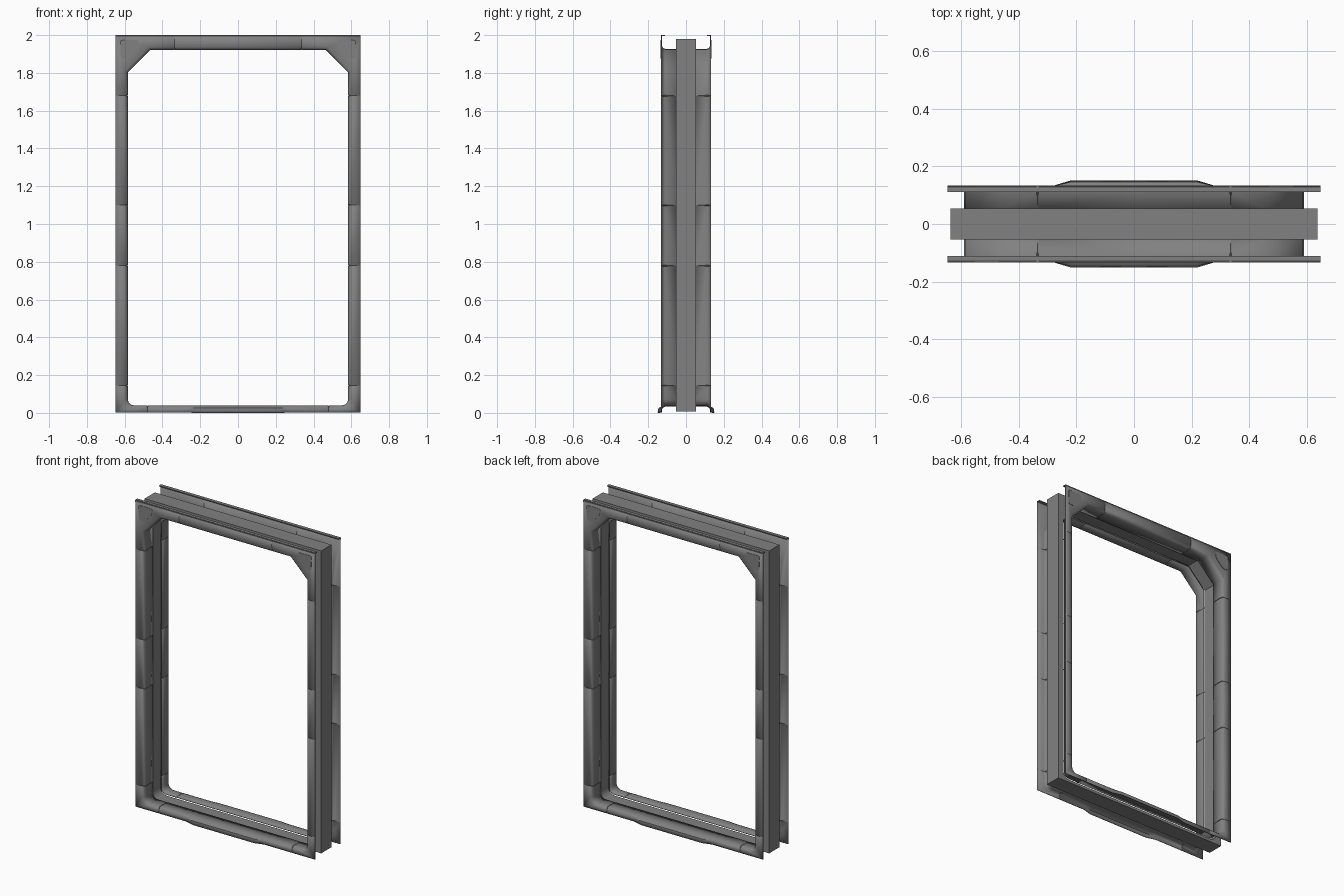
import bpy, bmesh
from math import sin, cos, pi, sqrt

if "Cube" in bpy.data.objects:
    bpy.data.objects.remove(bpy.data.objects["Cube"], do_unlink=True)

steel = bpy.data.materials.new("grey_steel")
steel.use_nodes = True
GREY = (0.22, 0.22, 0.22, 1)
steel.diffuse_color = GREY
steel.node_tree.nodes["Principled BSDF"].inputs["Base Color"].default_value = GREY

# Opening: half width, bottom, top, corner radius, chamfer line (x + z)
HALF, LOW, HIGH, RADIUS, CHAMFER = 0.585, 0.038, 1.922, 0.035, 2.388
SEAM = 0.003


def seam(kind, at, step):
    """Three stations whose middle one sinks to form a panel joint."""
    return [(kind, at - step, 0), (kind, at, SEAM), (kind, at + step, 0)]


def stations():
    """Half of the opening, from the bottom centre round to the top centre."""
    path = [("bottom", x, 0) for x in (0, 0.22, 0.28)]
    path += seam("bottom", 0.48, SEAM)
    path += [("arc", -pi / 2 + k * pi / 12, 0) for k in range(7)]
    for z in (0.145, 0.78, 1.10, 1.68):
        path += seam("side", z, SEAM)
    path += [("chamfer_low", 0, 0), ("chamfer_high", 0, 0)]
    path += seam("top", 0.335, -SEAM)
    return path + [("top", 0, 0)]


def inner_point(kind, at, d):
    """Point on the opening outline, pushed outward by d."""
    x, high, slope = HALF + d, HIGH + d, CHAMFER + d * sqrt(2)
    if kind == "arc":
        r = RADIUS + d
        return HALF - RADIUS + r * cos(at), LOW + RADIUS + r * sin(at)
    return {"bottom": (at, LOW - d), "side": (x, at),
            "chamfer_low": (x, slope - x),
            "chamfer_high": (slope - high, high), "top": (at, high)}[kind]


def outer_point(kind, at, width, low, high):
    """Matching point on the outer rectangle."""
    return {"bottom": (at, low), "arc": (width, low), "side": (width, at),
            "chamfer_low": (width, high), "chamfer_high": (width, high),
            "top": (at, high)}[kind]


def finish(name, bm, mirror=(True, True), thickness=0, smooth=False):
    mesh = bpy.data.meshes.new(name)
    bm.to_mesh(mesh)
    bm.free()
    mesh.materials.append(steel)
    ob = bpy.data.objects.new(name, mesh)
    bpy.context.collection.objects.link(ob)
    mod = ob.modifiers.new("mirror", "MIRROR")
    mod.use_axis = (mirror[0], mirror[1], False)
    mod.merge_threshold = 0.0005
    if thickness:
        shell = ob.modifiers.new("sheet", "SOLIDIFY")
        shell.thickness, shell.offset = thickness, 0
    if smooth:
        bpy.ops.object.select_all(action="DESELECT")
        ob.select_set(True)
        bpy.context.view_layer.objects.active = ob
        bpy.ops.object.shade_smooth_by_angle(angle=0.72)
    return ob


def ring(name, rows, **options):
    """Skin the rows of points, one row per station, into a quarter frame."""
    bm = bmesh.new()
    grid = [[bm.verts.new(p) for p in row] for row in rows]
    for a, b in zip(grid, grid[1:]):
        for j in range(len(a) - 1):
            bm.faces.new((a[j], a[j + 1], b[j + 1], b[j]))
    bmesh.ops.remove_doubles(bm, verts=bm.verts, dist=0.0001)
    return finish(name, bm, **options)


# Central beam running right round the frame
core = []
for kind, at, _ in stations():
    x, z = inner_point(kind, at, 0.012)
    ox, oz = outer_point(kind, at, 0.637, 0.008, 1.98)
    core.append([(x, 0, z), (x, -0.053, z), (ox, -0.053, oz), (ox, 0, oz)])
ring("core_beam", core)

# Pressed sheet lining and flange, with a bulged sill in the middle
PROFILE = [(0, 0.045, 0), (0, 0.112, 0), (0.005, 0.123, 0.006),
           (0.014, 0.130, 0.014)]
trim = []
for kind, at, sink in stations():
    bulge = 1 if kind == "bottom" and at <= 0.23 else 0
    row = []
    for d, y, grow in PROFILE:
        x, z = inner_point(kind, at, d + sink)
        row.append((x, -(y + grow * bulge - sink / 2), z))
    x, z = outer_point(kind, at, 0.648, 0.001, 2.0)
    row.append((x, -(0.131 + 0.018 * bulge - sink / 2), z))
    trim.append(row)
ring("flange_trim", trim, thickness=0.004, smooth=True)

# Lip folded back along the top edge of each flange
bm = bmesh.new()
bmesh.ops.create_cube(bm, size=1)
for v in bm.verts:
    v.co = (v.co.x * 1.296, -0.122 + v.co.y * 0.022, 1.997 + v.co.z * 0.006)
finish("top_lip", bm, mirror=(False, True))

# Rounded gusset plates in the upper corners
bm = bmesh.new()
outline = [(0.624, 1.973), (0.524, 1.973), (0.53, 1.93),
           (0.582, 1.875), (0.62, 1.875)]
face = bm.faces.new([bm.verts.new((x, -0.131, z)) for x, z in outline])
bmesh.ops.bevel(bm, geom=bm.verts[:], offset=0.012, segments=3,
                affect="VERTICES", profile=0.5)
plate = bmesh.ops.extrude_face_region(bm, geom=bm.faces[:])["geom"]
for item in plate:
    if isinstance(item, bmesh.types.BMVert):
        item.co.y = -0.1345
bmesh.ops.recalc_face_normals(bm, faces=bm.faces)
finish("corner_plate", bm)
